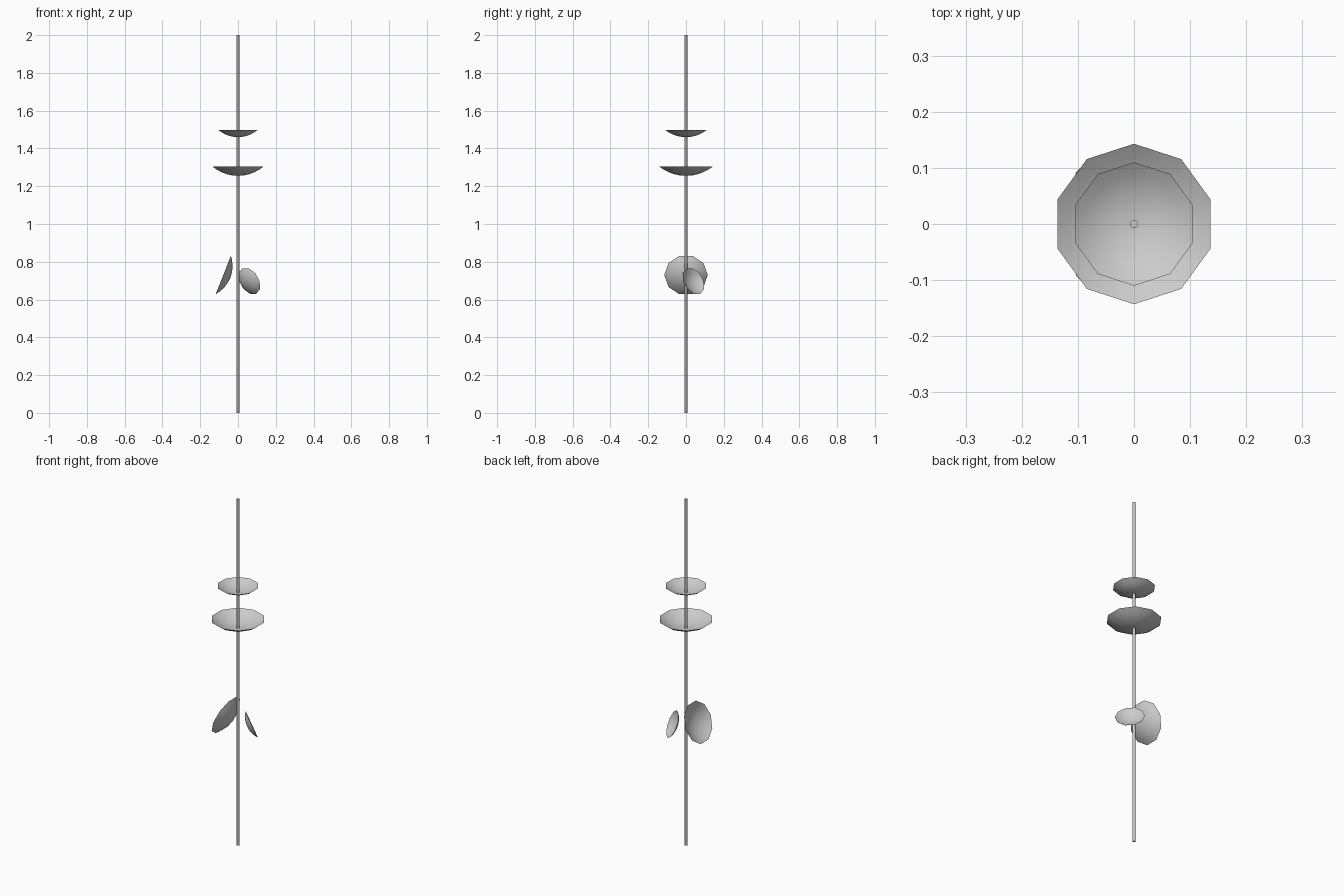
import bpy, bmesh, math
from mathutils import Vector, Matrix

if "Cube" in bpy.data.objects:
    bpy.data.objects.remove(bpy.data.objects["Cube"])


def dish(name, center, radius, depth, axis=(0, 0, 1), sides=10, rings=5):
    """Open spherical cap; center is the middle of the rim, axis is the opening direction."""
    bm = bmesh.new()
    half = 2 * math.atan(depth / radius)
    ball = radius / math.sin(half)
    bottom = bm.verts.new((0, 0, -depth))
    prev = None
    for r in range(1, rings + 1):
        a = half * r / rings
        rad, z = ball * math.sin(a), ball * (1 - math.cos(a)) - depth
        ring = []
        for i in range(sides):
            t = math.pi / 2 + 2 * math.pi * i / sides
            ring.append(bm.verts.new((rad * math.cos(t), rad * math.sin(t), z)))
        for i in range(sides):
            j = (i + 1) % sides
            if prev:
                bm.faces.new((prev[i], ring[i], ring[j], prev[j]))
            else:
                bm.faces.new((bottom, ring[i], ring[j]))
        prev = ring
    for f in bm.faces:
        f.smooth = True
    # tilt: turn about y, then to the heading of the axis
    n = Vector(axis).normalized()
    tilt = math.acos(n.z)
    heading = math.atan2(n.y, n.x) if tilt > 1e-4 else 0
    bm.transform(Matrix.Translation(center) @ Matrix.Rotation(heading, 4, 'Z')
                 @ Matrix.Rotation(tilt, 4, 'Y'))
    mesh = bpy.data.meshes.new(name)
    bm.to_mesh(mesh)
    bm.free()
    obj = bpy.data.objects.new(name, mesh)
    bpy.context.collection.objects.link(obj)
    return obj


# Mast
bpy.ops.mesh.primitive_cylinder_add(vertices=8, radius=0.0075, depth=2, location=(0, 0, 1))
mast = bpy.context.object
mast.name = "mast"
bpy.ops.object.shade_smooth_by_angle(angle=math.radians(50))

# Level dishes threaded on the mast
dish("upper_dish", (0, 0, 1.498), 0.11, 0.038)
dish("lower_dish", (0, 0, 1.305), 0.143, 0.05)

# Tilted dishes beside the mast
dish("large_side_dish", (-0.078, 0, 0.73), 0.115, 0.04, (-0.93, 0, 0.37))
dish("small_side_dish", (0.06, 0.039, 0.698), 0.077, 0.026, (0.65, 0.65, 0.39))
